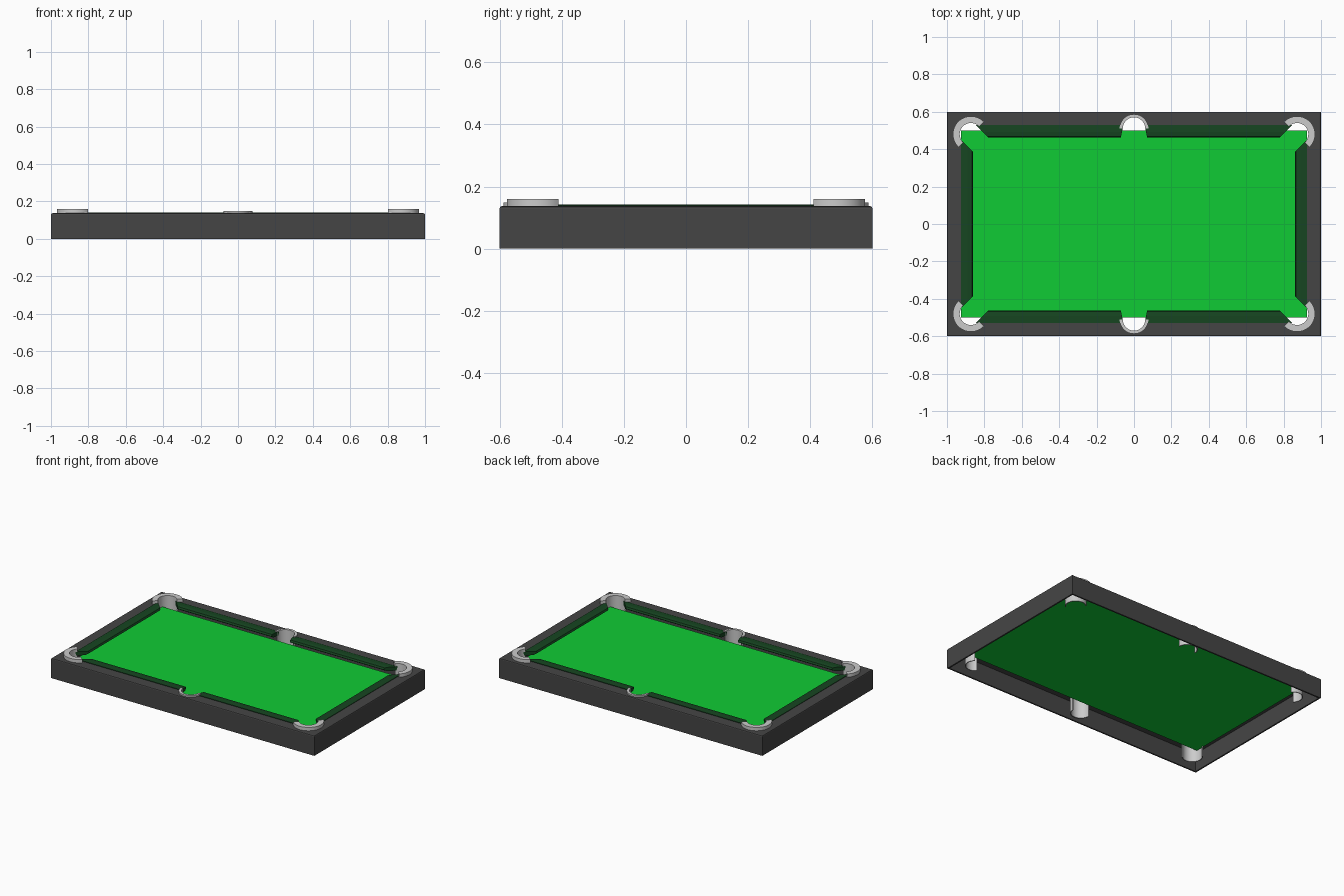
import bpy, bmesh, math

if "Cube" in bpy.data.objects:
    bpy.data.objects.remove(bpy.data.objects["Cube"])

def material(name, rgb):
    m = bpy.data.materials.new(name)
    m.diffuse_color = (*rgb, 1)
    m.use_nodes = True
    m.node_tree.nodes["Principled BSDF"].inputs["Base Color"].default_value = m.diffuse_color
    return m

DARK = material("dark_frame", (0.06, 0.06, 0.06))
FELT = material("green_felt", (0.005, 0.6, 0.035))
RUBBER = material("dark_felt", (0.008, 0.06, 0.015))

def mesh_object(name, verts, faces, mat=None):
    me = bpy.data.meshes.new(name)
    me.from_pydata(verts, [], faces)
    bm = bmesh.new()
    bm.from_mesh(me)
    bmesh.ops.recalc_face_normals(bm, faces=bm.faces)
    bm.to_mesh(me)
    bm.free()
    ob = bpy.data.objects.new(name, me)
    bpy.context.collection.objects.link(ob)
    if mat:
        me.materials.append(mat)
    return ob

def box(name, hx, hy, z0, z1, mat=None):
    bpy.ops.mesh.primitive_cube_add(size=2, location=(0, 0, (z0 + z1) / 2))
    ob = bpy.context.object
    ob.name = name
    ob.scale = (hx, hy, (z1 - z0) / 2)
    bpy.ops.object.transform_apply(location=True, scale=True)
    if mat:
        ob.data.materials.append(mat)
    return ob

def cut(ob, cutter):
    m = ob.modifiers.new("cut", 'BOOLEAN')
    m.operation, m.solver, m.object = 'DIFFERENCE', 'EXACT', cutter
    cutter.hide_render = True
    cutter.hide_set(True)

def sweep(name, sections, mat=None):
    """Join equal closed sections into a capped solid."""
    n = len(sections[0])
    verts = [p for s in sections for p in s]
    faces = [(i * n + j, i * n + (j + 1) % n, (i + 1) * n + (j + 1) % n, (i + 1) * n + j)
             for i in range(len(sections) - 1) for j in range(n)]
    last = (len(sections) - 1) * n
    faces += [tuple(range(n)), tuple(range(last, last + n))]
    return mesh_object(name, verts, faces, mat)

def mirror(ob, x, y):
    m = ob.modifiers.new("mirror", 'MIRROR')
    m.use_axis = (x, y, False)
    m.use_mirror_merge = False

# Frame: a hollow, open-bottomed shell with a softened top edge
frame = box("frame", 1.0, 0.6, 0, 0.137, DARK)
bm = bmesh.new()
bm.from_mesh(frame.data)
top = [e for e in bm.edges if all(v.co.z > 0.1 for v in e.verts)]
bmesh.ops.bevel(bm, geom=top, offset=0.007, segments=2, affect='EDGES', profile=0.5)
bm.to_mesh(frame.data)
bm.free()
cut(frame, box("underside_cutter", 0.99, 0.59, -0.1, 0.125))
cut(frame, box("opening_cutter", 0.915, 0.515, -0.1, 0.3))

# Playing bed
box("bed", 0.925, 0.5, 0.084, 0.09, FELT)

# Pockets: vertical liner with a raised rim, swept around an arc
def pocket(name, cx, cy, facing, half, ri, ro, zt):
    profile = [(ri, 0.012), (ri, zt), (ro, zt), (ro, 0.13), (ri + 0.006, 0.13), (ri + 0.006, 0.012)]
    steps = 24
    sections = []
    for i in range(steps + 1):
        a = math.radians(facing - half + 2 * half * i / steps)
        sections.append([(cx + r * math.cos(a), cy + r * math.sin(a), z) for r, z in profile])
    ob = sweep(name, sections)
    bpy.ops.object.select_all(action='DESELECT')
    ob.select_set(True)
    bpy.context.view_layer.objects.active = ob
    bpy.ops.object.shade_smooth_by_angle(angle=math.radians(30))
    bpy.ops.mesh.primitive_cylinder_add(vertices=48, radius=ri + 0.003, depth=0.6, location=(cx, cy, 0))
    hole = bpy.context.object
    hole.name = name + "_cutter"
    cut(frame, hole)

for sx in (1, -1):
    for sy in (1, -1):
        facing = math.degrees(math.atan2(sy, sx))
        pocket("corner_pocket", sx * 0.872, sy * 0.48, facing, 92, 0.06, 0.096, 0.16)
for sy in (1, -1):
    pocket("side_pocket", 0, sy * 0.51, sy * 90, 90, 0.06, 0.077, 0.148)

# Cushions: profile is (distance back from the nose, height)
PROFILE = [(0, 0.127), (0.006, 0.139), (0.03, 0.142), (0.065, 0.141), (0.058, 0.115), (0.018, 0.115)]
long_cushion = sweep("long_cushion", [
    [(0.07 - 0.2 * d, 0.463 + d, z) for d, z in PROFILE],
    [(0.78 + d, 0.463 + d, z) for d, z in PROFILE]], RUBBER)
mirror(long_cushion, True, True)
end_cushion = sweep("end_cushion", [
    [(0.86 + d, -0.385 - d, z) for d, z in PROFILE],
    [(0.86 + d, 0.385 + d, z) for d, z in PROFILE]], RUBBER)
mirror(end_cushion, True, False)
